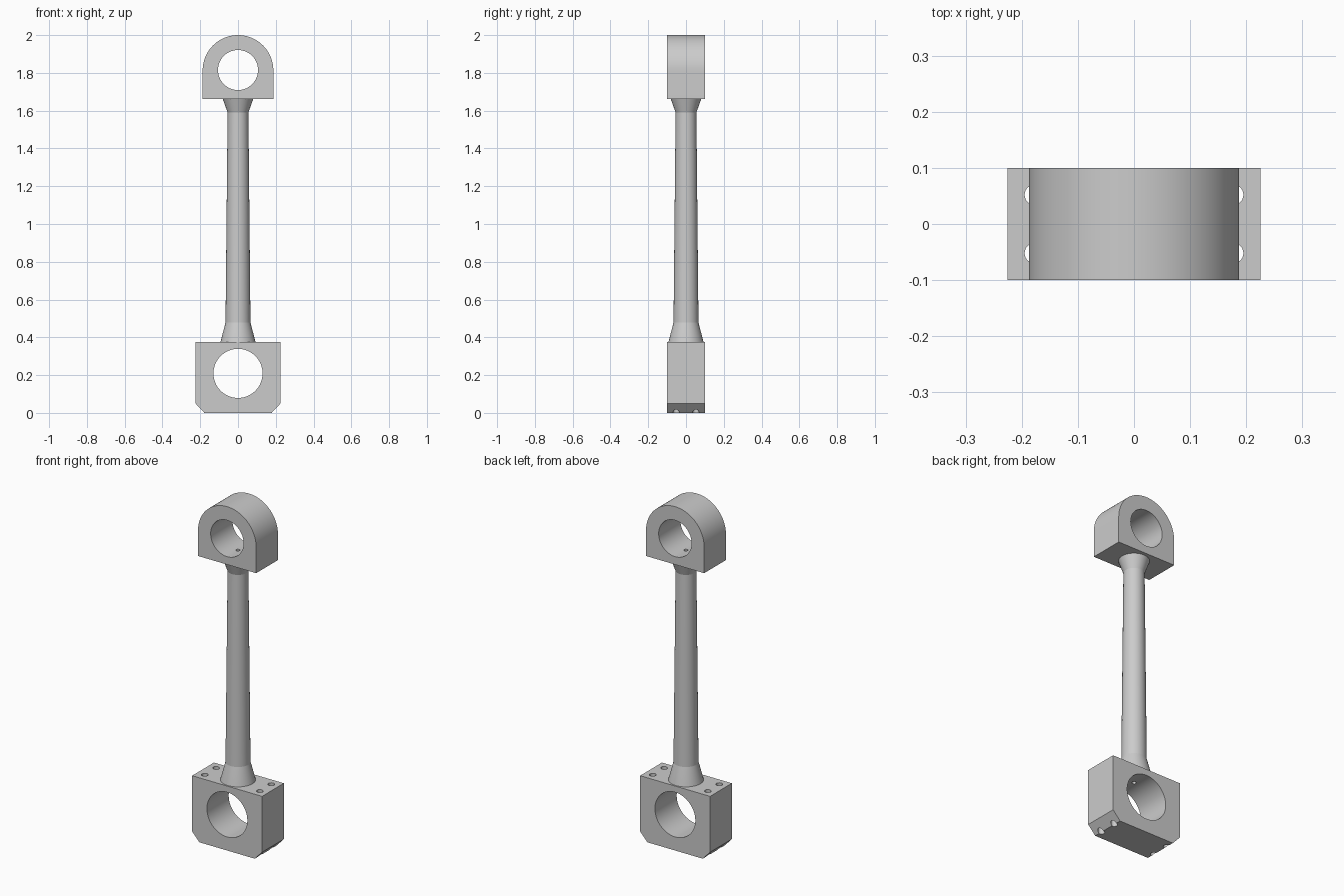
import bpy, bmesh
from math import pi, sin, cos

if "Cube" in bpy.data.objects:
    bpy.data.objects.remove(bpy.data.objects["Cube"])

HALF_Y = 0.1      # half thickness of both end blocks
OIL_R = 0.011     # oil channel along the rod


def finish(name, bm):
    bmesh.ops.recalc_face_normals(bm, faces=bm.faces)
    me = bpy.data.meshes.new(name)
    bm.to_mesh(me)
    bm.free()
    ob = bpy.data.objects.new(name, me)
    bpy.context.collection.objects.link(ob)
    return ob


def plate(name, outline):
    """Extrude an x-z outline through the block thickness."""
    bm = bmesh.new()
    face = bm.faces.new([bm.verts.new((x, -HALF_Y, z)) for x, z in outline])
    ext = bmesh.ops.extrude_face_region(bm, geom=[face])
    moved = [v for v in ext["geom"] if isinstance(v, bmesh.types.BMVert)]
    bmesh.ops.translate(bm, verts=moved, vec=(0, 2 * HALF_Y, 0))
    return finish(name, bm)


def drill(ob, r, depth, loc, along_y=False, sides=24):
    """Cut a round hole through an object."""
    bpy.ops.mesh.primitive_cylinder_add(vertices=sides, radius=r, depth=depth, location=loc,
                                        rotation=(pi / 2 if along_y else 0, 0, 0))
    cutter = bpy.context.object
    cutter.hide_render = True
    mod = ob.modifiers.new("hole", "BOOLEAN")
    mod.operation, mod.solver, mod.object = "DIFFERENCE", "EXACT", cutter
    bpy.context.view_layer.objects.active = ob
    bpy.ops.object.modifier_apply(modifier=mod.name)
    bpy.data.objects.remove(cutter)


def smooth(ob):
    bpy.ops.object.select_all(action="DESELECT")
    ob.select_set(True)
    bpy.context.view_layer.objects.active = ob
    bpy.ops.object.shade_smooth_by_angle(angle=pi / 7.5)


# Small end: arched block with pin bore and oil hole
R, ZC = 0.187, 1.813
arch = [(R * cos(pi * i / 48), ZC + R * sin(pi * i / 48)) for i in range(49)]
small_end = plate("small_end", [(-R, 1.663), (R, 1.663)] + arch)
drill(small_end, 0.106, 0.5, (0, 0, 1.815), True, 64)
drill(small_end, OIL_R, 0.15, (0, 0, 1.68))

# Big end: block with chamfered lower corners, crank bore, oil hole, four bolt holes
big_end = plate("big_end", [(-0.178, 0), (0.178, 0), (0.225, 0.05), (0.225, 0.375),
                            (-0.225, 0.375), (-0.225, 0.05)])
drill(big_end, 0.13, 0.5, (0, 0, 0.209), True, 64)
drill(big_end, OIL_R, 0.15, (0, 0, 0.36))
for sx in (-1, 1):
    for y in (-0.052, 0.052):
        drill(big_end, 0.018, 0.8, (sx * 0.177, y, 0.2))

# Shank: hollow tapered rod with a flare at each end
bm = bmesh.new()
profile = [(OIL_R, 0.37), (0.094, 0.37), (0.093, 0.375), (0.066, 0.478), (0.055, 1.59),
           (0.081, 1.663), (0.081, 1.667), (OIL_R, 1.667)]
verts = [bm.verts.new((r, 0, z)) for r, z in profile]
edges = [bm.edges.new((verts[i - 1], verts[i])) for i in range(len(verts))]
bmesh.ops.spin(bm, geom=verts + edges, cent=(0, 0, 0), axis=(0, 0, 1),
               angle=2 * pi, steps=48, use_merge=True)
bmesh.ops.remove_doubles(bm, verts=bm.verts, dist=1e-5)
shank = finish("shank", bm)

for part in (small_end, big_end, shank):
    smooth(part)
shank.data.set_sharp_from_angle(angle=0.15)
